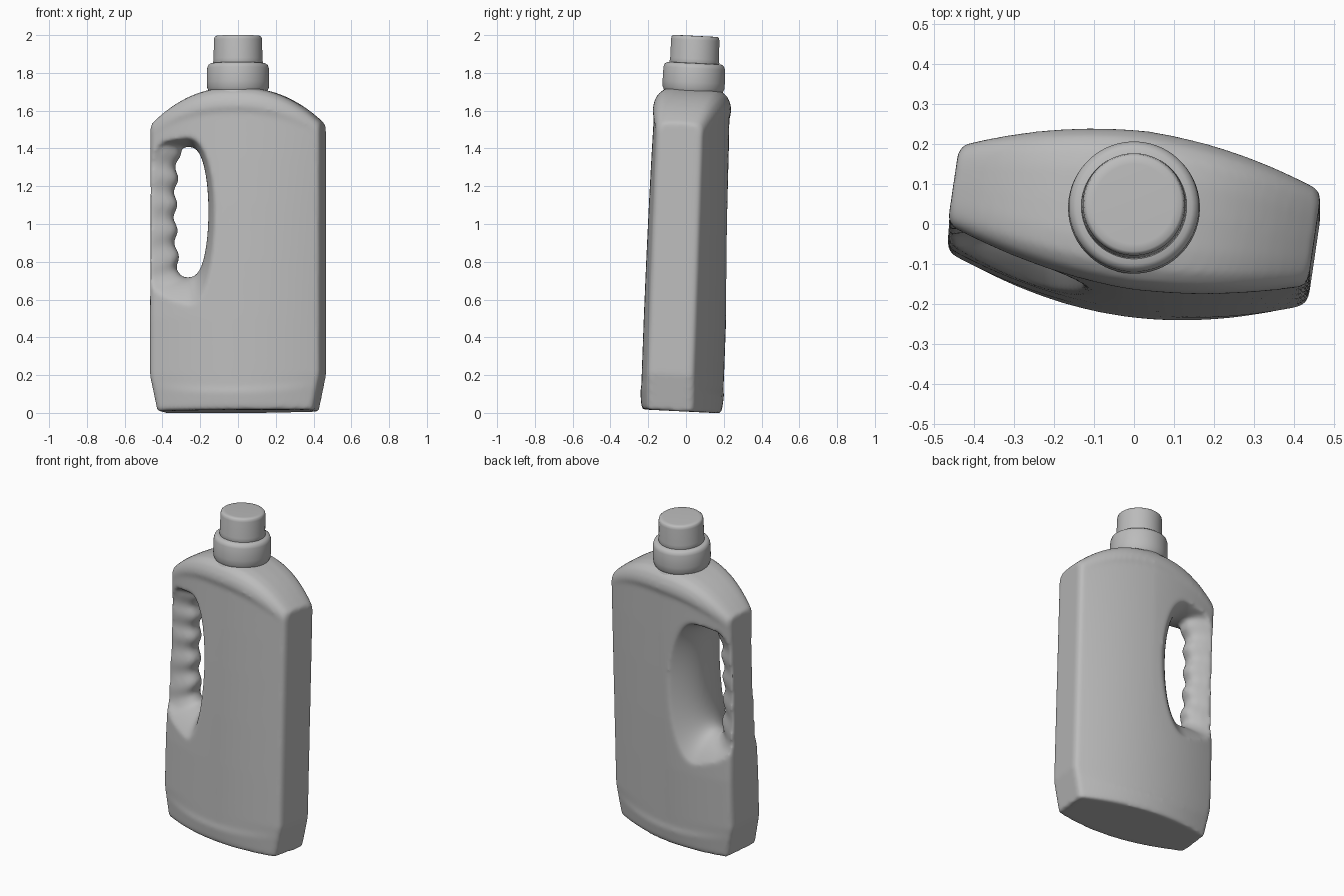
import bpy, bmesh
from math import sin, cos, pi, radians
from mathutils import Vector

cube = bpy.data.objects.get("Cube")
if cube:
    bpy.data.objects.remove(cube, do_unlink=True)

mat = bpy.data.materials.new("plain grey plastic")
mat.use_nodes = True
GREY = (0.5, 0.5, 0.5, 1)
mat.diffuse_color = GREY
mat.node_tree.nodes["Principled BSDF"].inputs["Base Color"].default_value = GREY

TURN = radians(-8.4)
HALF = 0.457      # half the body length
END = 0.12        # half thickness at the narrow ends


def place(u, v, z):
    """Turn about z and lean the bottle slightly backwards."""
    x = u * cos(TURN) - v * sin(TURN)
    y = u * sin(TURN) + v * cos(TURN)
    return Vector((x, y - 0.024 + 0.037 * z, z - 0.05 * y))


def loft(name, rings):
    """Skin a stack of equal closed rings and cap both ends."""
    bm = bmesh.new()
    rows = [[bm.verts.new(place(*p)) for p in ring] for ring in rings]
    n = len(rows[0])
    for a, b in zip(rows, rows[1:]):
        for i in range(n):
            j = (i + 1) % n
            bm.faces.new((a[i], a[j], b[j], b[i]))
    bm.faces.new(rows[0][::-1])
    bm.faces.new(rows[-1])
    bmesh.ops.remove_doubles(bm, verts=bm.verts, dist=0.0005)
    bmesh.ops.recalc_face_normals(bm, faces=bm.faces)
    mesh = bpy.data.meshes.new(name)
    bm.to_mesh(mesh)
    bm.free()
    mesh.materials.append(mat)
    obj = bpy.data.objects.new(name, mesh)
    bpy.context.collection.objects.link(obj)
    return obj


def activate(obj):
    bpy.ops.object.select_all(action='DESELECT')
    obj.select_set(True)
    bpy.context.view_layer.objects.active = obj


def body_ring(z, mid, thick, arch):
    """Bowed section with blunt ends; arch bends the ring along its length."""
    steps = 28
    front = []
    for i in range(steps + 1):
        u = (2 * i / steps - 1) * (HALF - 0.012)
        slim = 0.025 * max(0, -u / HALF) * max(0, 1 - ((z - 1.3) / 0.7) ** 2)
        v = END - slim + (mid - END) * (1 - (u / HALF) ** 2)
        front.append((u, v))
    front = [(-HALF, front[0][1] - 0.02)] + front + [(HALF, front[-1][1] - 0.02)]
    ring = []
    for u, v in [(u, -v) for u, v in front] + front[::-1]:
        height = z - arch * abs(u / HALF) ** 2.3
        foot = 0.91 + 0.09 * min(1, height / 0.2)
        ring.append((u * foot, v * thick, height))
    return ring


# Body: height, middle half thickness, thickness scale, arch
body = loft("bottle_body", [body_ring(*row) for row in (
    (0.008, 0.203, 0.97, 0),
    (0.03, 0.207, 0.99, 0),
    (0.10, 0.213, 1, -0.03),
    (0.13, 0.207, 1, -0.04),
    (0.20, 0.207, 1, 0),
    (0.50, 0.207, 1, 0),
    (0.80, 0.205, 1, 0),
    (1.10, 0.201, 1, 0),
    (1.35, 0.196, 1, 0.02),
    (1.58, 0.190, 1, 0.12),
    (1.615, 0.200, 1, 0.14),
    (1.65, 0.200, 0.97, 0.155),
    (1.685, 0.200, 0.88, 0.17),
    (1.71, 0.200, 0.72, 0.185),
    (1.72, 0.200, 0.45, 0.19),
    (1.722, 0.200, 0.02, 0.19))])


def grip_ring(v):
    """Outline of the handle opening, flaring away from the middle plane."""
    flare = (v / 0.17) ** 2
    right = (0.07 if v > 0 else 0.045) * flare
    left = 0.12 * min(1.5, abs(v / 0.09) ** 3)    # slims the handle itself
    ring = []
    count = 96
    for i in range(count):
        a = 2 * pi * i / count
        s, c = sin(a), cos(a)
        z = 1.065 + 0.345 * c
        if s >= 0:
            u = -0.27 + 0.115 * s ** 0.7 + right * s
        else:
            u = -0.27 - (0.065 + left) * (-s) ** 0.45
            u += 0.012 * min(1, -2 * s) * cos(2 * pi * (z - 1.24) / 0.135)
        z += c * flare * (0.05 if c > 0 else 0.14 + 0.12 * max(0, -s))
        ring.append((u, v, z))
    return ring


# Handle opening cut through the body, then softened like moulded plastic
cutter = loft("grip_cutter", [grip_ring(-0.26 + 0.02 * i) for i in range(27)])
cutter.hide_render = True
cut = body.modifiers.new("grip", 'BOOLEAN')
cut.operation = 'DIFFERENCE'
cut.solver = 'EXACT'
cut.object = cutter
remesh = body.modifiers.new("even_skin", 'REMESH')
remesh.mode = 'VOXEL'
remesh.voxel_size = 0.011
soften = body.modifiers.new("soften", 'SMOOTH')
soften.factor = 0.5
soften.iterations = 8
activate(body)
for m in list(body.modifiers):
    bpy.ops.object.modifier_apply(modifier=m.name)
bpy.data.objects.remove(cutter, do_unlink=True)


def turned(name, profile, sides=64):
    return loft(name, [[(r * cos(2 * pi * i / sides), r * sin(2 * pi * i / sides), z)
                        for i in range(sides)] for r, z in profile])


# Neck collar and cap
collar = turned("neck_collar", (
    (0.17, 1.66), (0.167, 1.69), (0.156, 1.705), (0.163, 1.72), (0.165, 1.75),
    (0.163, 1.825), (0.157, 1.842), (0.145, 1.85), (0.12, 1.853)))
cap = turned("cap", (
    (0.125, 1.84), (0.132, 1.855), (0.129, 1.875), (0.128, 1.975),
    (0.125, 1.989), (0.118, 1.995), (0.1, 1.996)))

for obj in (body, collar, cap):
    activate(obj)
    bpy.ops.object.shade_smooth_by_angle(angle=radians(40))
